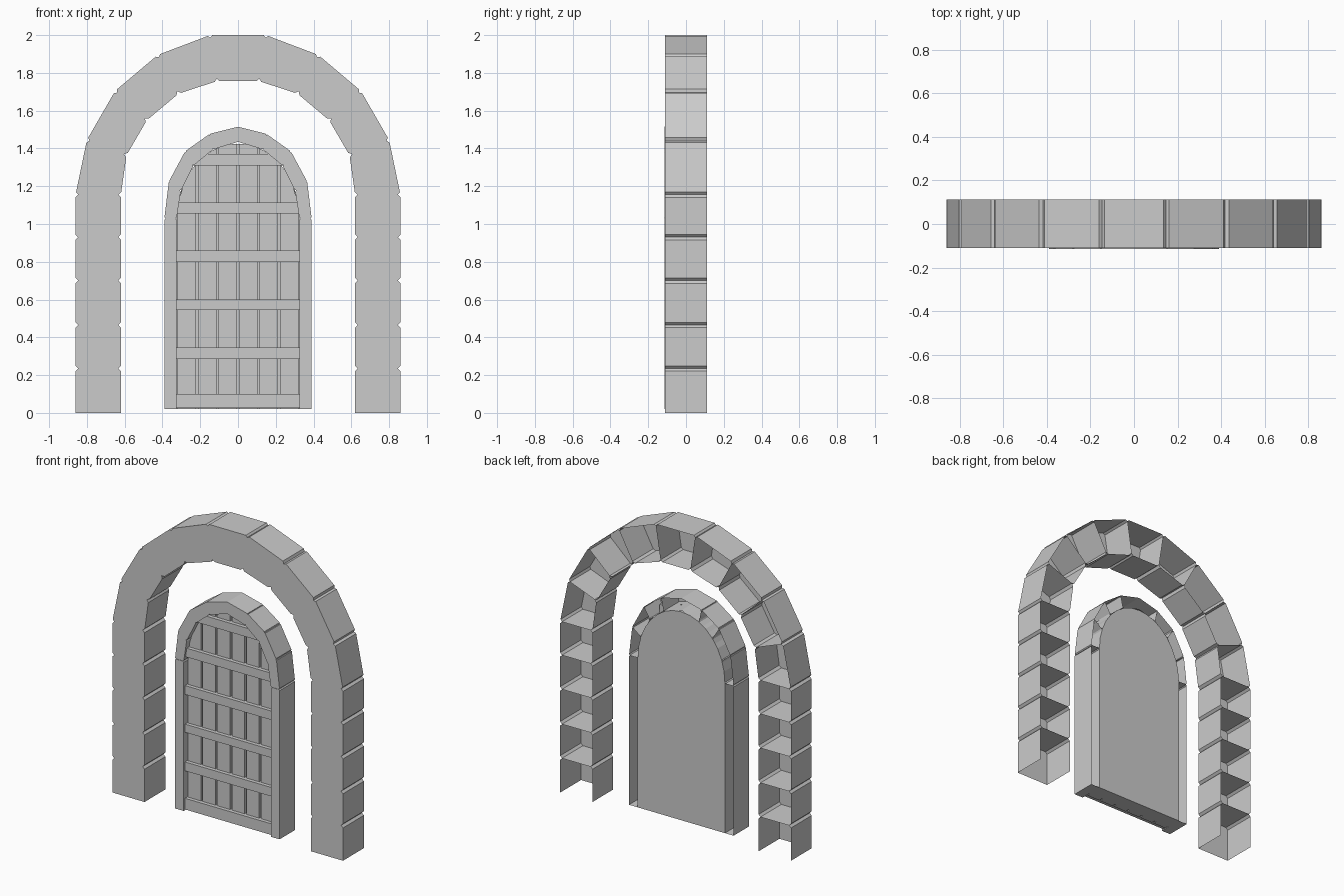
import bpy, bmesh, math
from mathutils import Vector

if "Cube" in bpy.data.objects:
    bpy.data.objects.remove(bpy.data.objects["Cube"])


def chamfer(pts, c, only=None):
    """Cut the corners of an outline."""
    out = []
    n = len(pts)
    for i in range(n):
        p, a, b = (Vector(pts[j % n]) for j in (i, i - 1, i + 1))
        if c == 0 or (only is not None and i not in only):
            out.append(p)
        else:
            out += [p + (a - p).normalized() * c, p + (b - p).normalized() * c]
    return out


def prism(name, outline, y0, y1, back=True, skip=(), mirror=False):
    """Extrude an x/z outline (counter-clockwise from the front) along y."""
    bm = bmesh.new()
    f = [bm.verts.new((x, y0, z)) for x, z in outline]
    b = [bm.verts.new((x, y1, z)) for x, z in outline]
    n = len(f)
    bm.faces.new(f)
    if back:
        bm.faces.new(b[::-1])
    for i in range(n):
        if i not in skip:
            j = (i + 1) % n
            bm.faces.new((f[i], b[i], b[j], f[j]))
    me = bpy.data.meshes.new(name)
    bm.to_mesh(me)
    bm.free()
    ob = bpy.data.objects.new(name, me)
    bpy.context.collection.objects.link(ob)
    if mirror:
        m = ob.modifiers.new("mirror", 'MIRROR')
        m.use_mirror_merge = False
    return ob


def rect(x0, x1, z0, z1):
    return [(x0, z0), (x1, z0), (x1, z1), (x0, z1)]


# Outer stone arch: hollow blocks, open at the back
Y0, Y1 = -0.11, 0.112
levels = [0, 0.235, 0.465, 0.70, 0.93, 1.155]
inner = [(0.62, z) for z in levels] + [(0.59, 1.365), (0.482, 1.55), (0.315, 1.69), (0.11, 1.757)]
outer = [(0.86, z) for z in levels] + [(0.80, 1.445), (0.65, 1.705), (0.425, 1.895), (0.148, 2.0)]
for i in range(len(inner) - 1):
    quad = [inner[i], outer[i], outer[i + 1], inner[i + 1]]
    base = i == 0
    prism(f"arch_block_{i + 1}", chamfer(quad, 0.014, (2, 3) if base else None),
          Y0, Y1, back=False, skip=(0,) if base else (), mirror=True)
key = [(-0.11, 1.757), (0.11, 1.757), (0.148, 2.0), (-0.148, 2.0)]
prism("arch_keystone", chamfer(key, 0.012), Y0, Y1, back=False)

# Door frame: hollow jambs and arch pieces
F0, F1 = -0.114, 0.05
prism("door_jamb", chamfer(rect(0.325, 0.39, 0.02, 1.028), 0.006, (2, 3)),
      F0, F1, back=False, mirror=True)
f_in = [(0.325, 1.03), (0.303, 1.175), (0.235, 1.31), (0.132, 1.395)]
f_out = [(0.39, 1.03), (0.366, 1.225), (0.28, 1.385), (0.15, 1.477)]
for i in range(3):
    quad = [f_in[i], f_out[i], f_out[i + 1], f_in[i + 1]]
    prism(f"door_arch_piece_{i + 1}", chamfer(quad, 0.006), F0, F1, back=False, mirror=True)
prism("door_arch_top", [(-0.132, 1.395), (0, 1.435), (0.132, 1.395),
                        (0.15, 1.477), (0, 1.515), (-0.15, 1.477)], F0, F1, back=False)


# Door leaf: arched backing panel
def arch_z(x):
    return 1.03 + 0.395 * math.sqrt(max(0, 1 - (x / 0.325) ** 2))


curve = [(0.325 * math.cos(math.pi * k / 16), 1.03 + 0.395 * math.sin(math.pi * k / 16))
         for k in range(17)]
prism("door_panel", [(-0.325, 0.02), (0.325, 0.02)] + curve, -0.05, F1)

# Vertical planks, trimmed to the arch
w = 0.65 / 6
for i in range(6):
    x0, x1 = -0.325 + i * w + 0.006, -0.325 + (i + 1) * w - 0.006
    top = [(x1 + (x0 - x1) * k / 3, arch_z(x1 + (x0 - x1) * k / 3)) for k in range(4)]
    prism(f"door_plank_{i + 1}", [(x0, 0.02), (x1, 0.02)] + top, -0.075, -0.05)

# Horizontal bars
bars = [(0.025, 0.10), (0.285, 0.345), (0.545, 0.60), (0.80, 0.86), (1.055, 1.115), (1.31, 1.37)]
for i, (z0, z1) in enumerate(bars):
    hw = 0.24 if z0 > 1.2 else 0.325
    prism(f"door_bar_{i + 1}", rect(-hw, hw, z0, z1), -0.10, -0.06)
